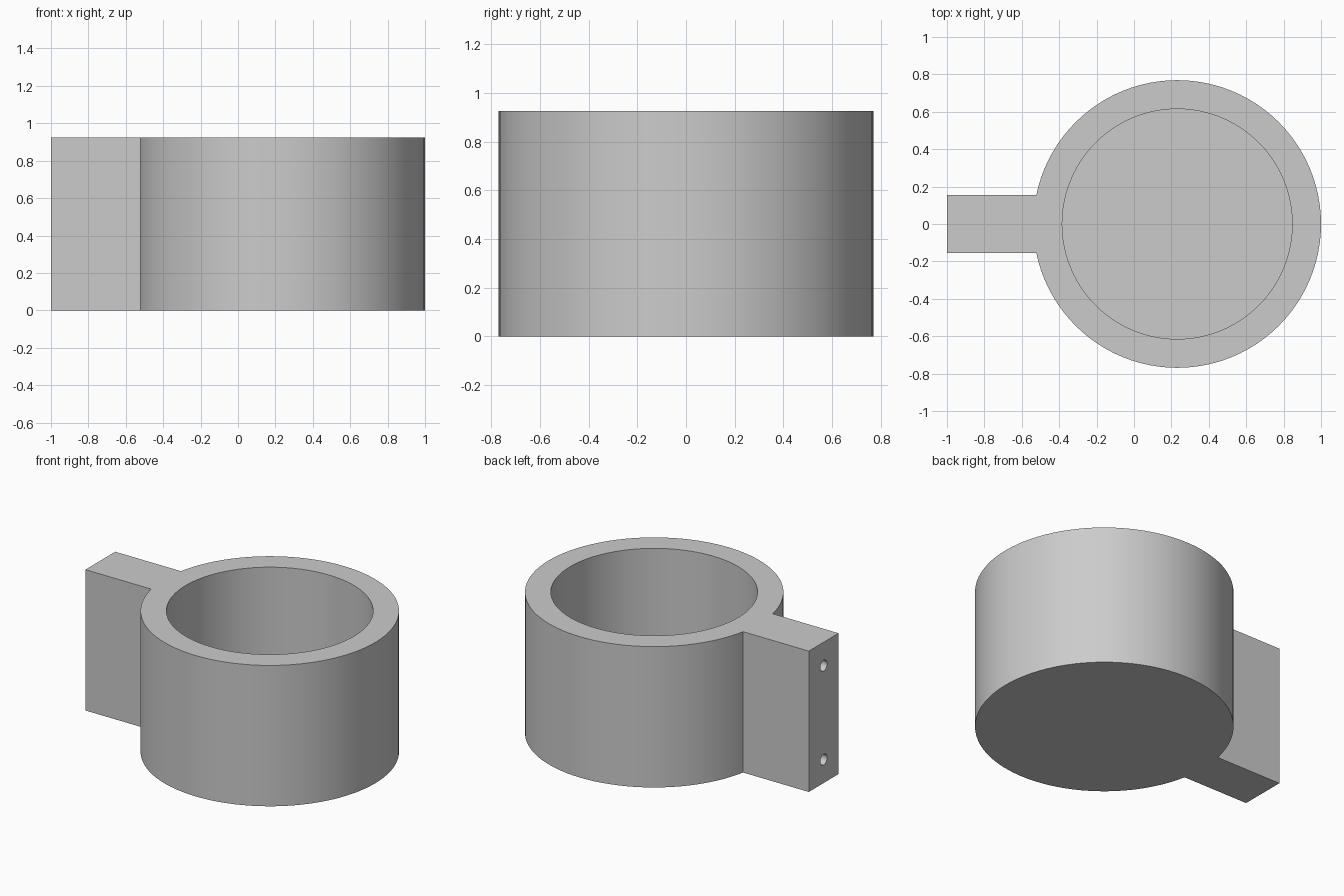
import bpy
import math

if "Cube" in bpy.data.objects:
    bpy.data.objects.remove(bpy.data.objects["Cube"], do_unlink=True)

HEIGHT = 0.925
CUP_X, OUTER, INNER = 0.231, 0.769, 0.615
WALL = OUTER - INNER
HOLE_R, HOLE_DEPTH = 0.035, 0.31

grey = bpy.data.materials.new("plain grey")
grey.use_nodes = True
colour = (0.6, 0.6, 0.6, 1)
grey.diffuse_color = colour
grey.node_tree.nodes["Principled BSDF"].inputs["Base Color"].default_value = colour


def cylinder(name, radius, depth, location, sides, turn=0):
    bpy.ops.mesh.primitive_cylinder_add(vertices=sides, radius=radius, depth=depth,
                                        location=location, rotation=(0, turn, 0))
    obj = bpy.context.object
    obj.name = name
    obj.data.materials.append(grey)
    return obj


def combine(target, other, operation):
    """Apply a boolean to target and discard the other solid."""
    mod = target.modifiers.new(operation.lower(), 'BOOLEAN')
    mod.operation, mod.object, mod.solver = operation, other, 'EXACT'
    bpy.ops.object.select_all(action='DESELECT')
    target.select_set(True)
    bpy.context.view_layer.objects.active = target
    bpy.ops.object.modifier_apply(modifier=mod.name)
    bpy.data.objects.remove(other, do_unlink=True)


# Round body
holder = cylinder("cup_holder", OUTER, HEIGHT, (CUP_X, 0, HEIGHT / 2), 96)

# Mounting arm, running from the far end into the wall of the body
arm_end = CUP_X - OUTER + WALL / 2
bpy.ops.mesh.primitive_cube_add(size=1, location=((arm_end - 1) / 2, 0, HEIGHT / 2))
arm = bpy.context.object
arm.name = "mounting_arm"
arm.scale = (arm_end + 1, 2 * WALL, HEIGHT)
bpy.ops.object.transform_apply(location=False, rotation=False, scale=True)
arm.data.materials.append(grey)
combine(holder, arm, 'UNION')

# Cavity, open at the top, leaving a floor as thick as the wall
cavity = cylinder("cavity_cutter", INNER, HEIGHT, (CUP_X, 0, WALL + HEIGHT / 2), 96)
combine(holder, cavity, 'DIFFERENCE')

# Two blind screw holes in the end of the arm
for z in (WALL, HEIGHT - WALL):
    hole = cylinder("screw_hole_cutter", HOLE_R, 2 * HOLE_DEPTH, (-1, 0, z), 32, math.pi / 2)
    combine(holder, hole, 'DIFFERENCE')

bpy.ops.object.shade_smooth_by_angle(angle=math.radians(30))
